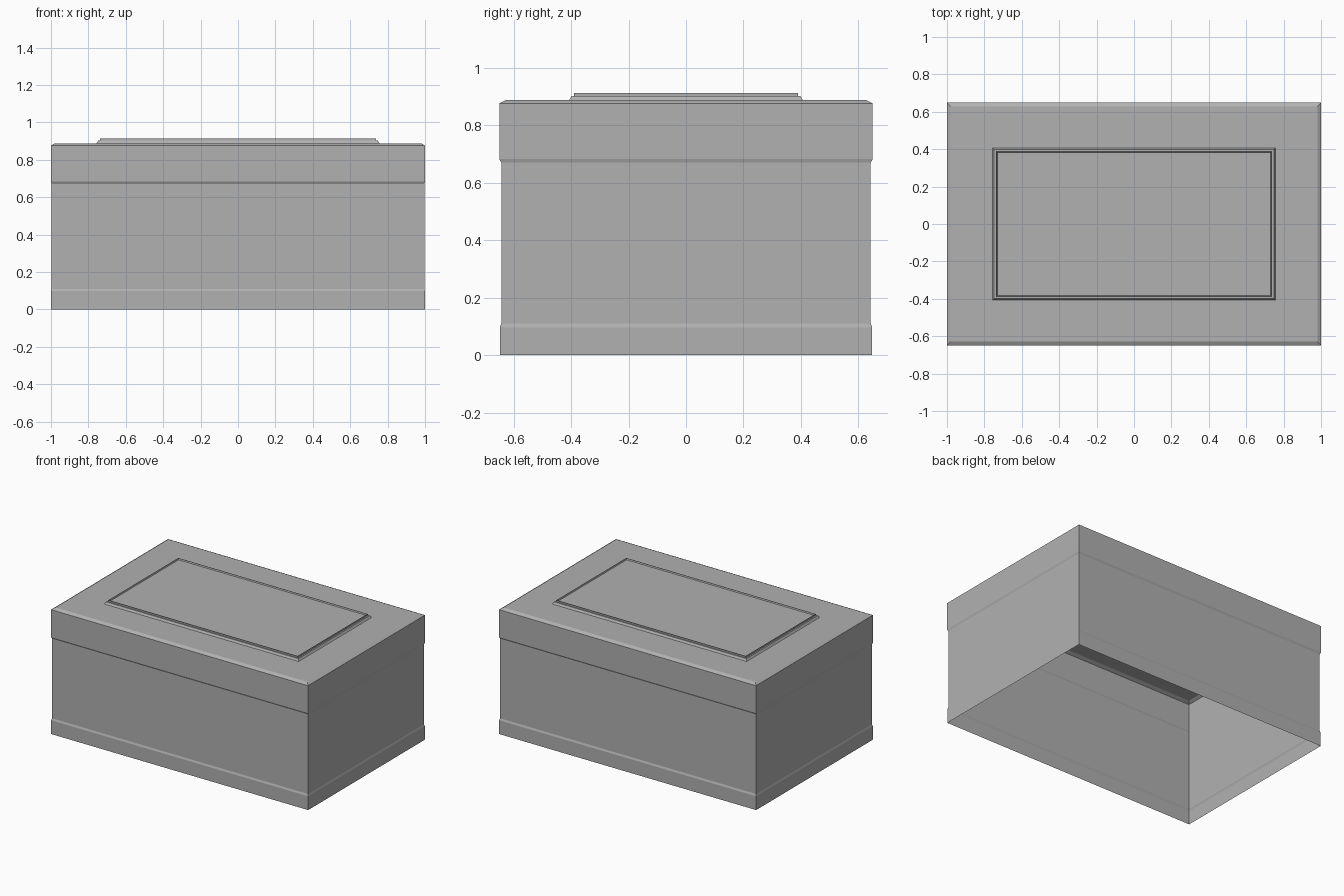
import bpy, bmesh

if "Cube" in bpy.data.objects:
    bpy.data.objects.remove(bpy.data.objects["Cube"])

# Mid-grey finish
grey = bpy.data.materials.new("mid_grey")
grey.diffuse_color = (0.44, 0.44, 0.44, 1.0)
grey.use_nodes = True
grey.node_tree.nodes["Principled BSDF"].inputs["Base Color"].default_value = grey.diffuse_color


def stepped_shell(name, rings):
    """Skin stacked rectangles (half x, half y, z); cap the top, leave the bottom open."""
    bm = bmesh.new()
    loops = []
    for x, y, z in rings:
        loops.append([bm.verts.new((sx * x, sy * y, z))
                      for sx, sy in ((-1, -1), (1, -1), (1, 1), (-1, 1))])
    for a, b in zip(loops, loops[1:]):
        for i in range(4):
            j = (i + 1) % 4
            bm.faces.new((a[i], a[j], b[j], b[i]))
    bm.faces.new(loops[-1])
    mesh = bpy.data.meshes.new(name)
    bm.to_mesh(mesh)
    bm.free()
    mesh.materials.append(grey)
    obj = bpy.data.objects.new(name, mesh)
    bpy.context.collection.objects.link(obj)
    return obj


# Hollow box: plinth band, recessed walls, lid band, chamfered top, stepped panel
stepped_shell("lidded_box", [
    # plinth
    (1.0, 0.648, 0.0), (1.0, 0.648, 0.097),
    # walls
    (0.996, 0.643, 0.11), (0.996, 0.643, 0.67),
    # lid
    (1.0, 0.65, 0.683), (1.0, 0.65, 0.876), (0.98, 0.627, 0.888),
    # raised panel: sloped step, flat ledge, thin rim around a shallow recess
    (0.757, 0.407, 0.888), (0.754, 0.404, 0.892), (0.748, 0.398, 0.902),
    (0.738, 0.39, 0.902), (0.738, 0.39, 0.913),
    (0.734, 0.386, 0.913), (0.731, 0.383, 0.904),
])
